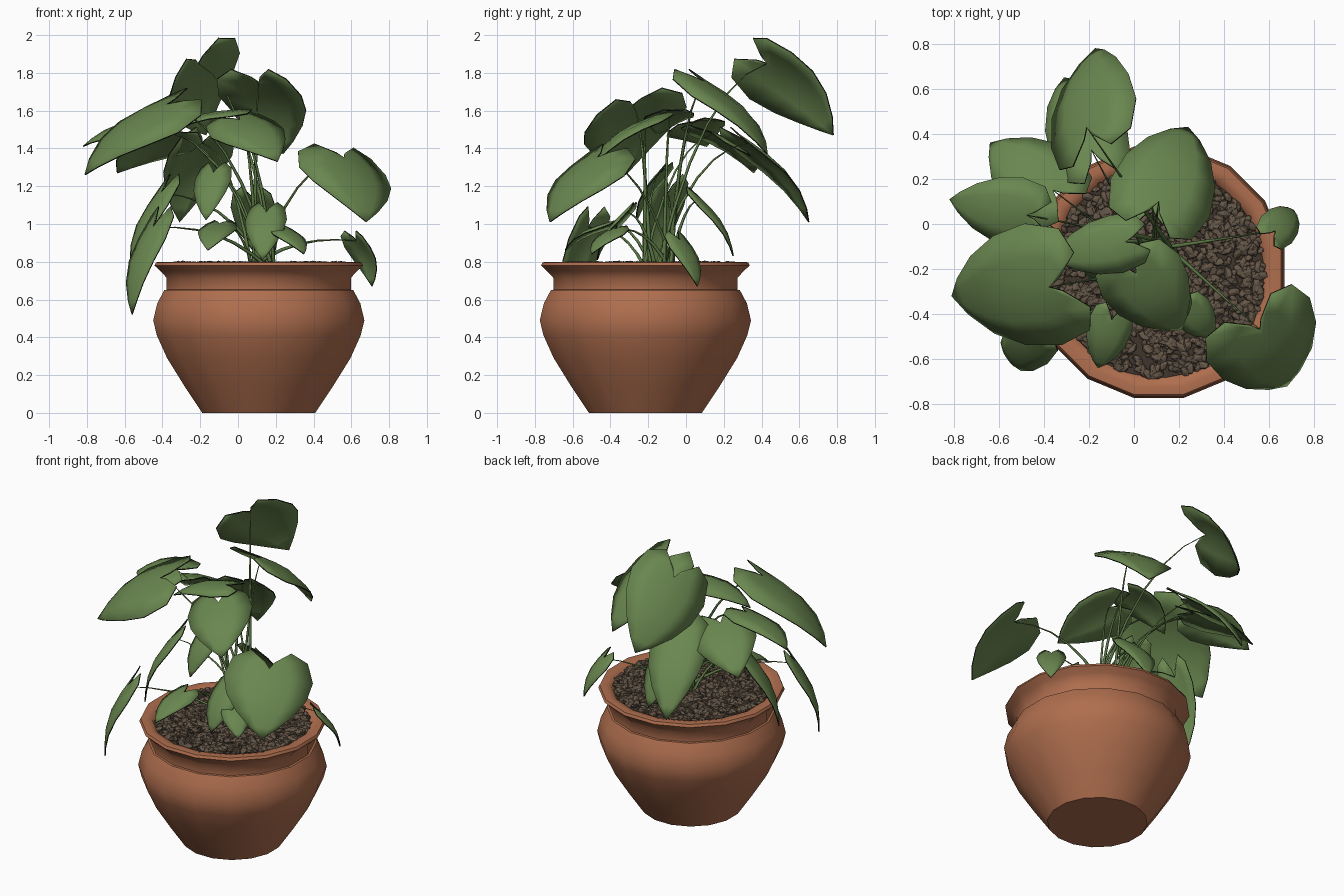
import bpy, bmesh, math, random
from mathutils import Vector, Matrix, Euler

if "Cube" in bpy.data.objects:
    bpy.data.objects.remove(bpy.data.objects["Cube"])

random.seed(4)
UP = Vector((0, 0, 1))
CX, CY = 0.11, -0.215          # pot axis


def material(name, rgb):
    m = bpy.data.materials.new(name)
    m.diffuse_color = (*rgb, 1)
    m.use_nodes = True
    m.node_tree.nodes["Principled BSDF"].inputs["Base Color"].default_value = m.diffuse_color
    return m


TERRACOTTA = material("terracotta", (0.43, 0.157, 0.077))
LEAF = material("leaf green", (0.142, 0.24, 0.079))
EDGE = material("dark leaf edge", (0.012, 0.016, 0.008))
STEM = material("stem green", (0.10, 0.18, 0.055))
SOIL = material("dark soil", (0.05, 0.036, 0.025))
CHIP = material("bark chip", (0.13, 0.094, 0.064))


def finish(name, bm, mats, angle=None):
    me = bpy.data.meshes.new(name)
    bm.to_mesh(me)
    bm.free()
    ob = bpy.data.objects.new(name, me)
    bpy.context.collection.objects.link(ob)
    for m in mats:
        me.materials.append(m)
    if angle:
        bpy.ops.object.select_all(action='DESELECT')
        ob.select_set(True)
        bpy.context.view_layer.objects.active = ob
        bpy.ops.object.shade_smooth_by_angle(angle=math.radians(angle))
    return ob


# Pot: a lathed profile with flared rounded rim and inner wall
def lathe(name, profile, sides, mat):
    bm = bmesh.new()
    rings = []
    for r, z in profile:
        rings.append([bm.verts.new((CX + r * math.cos(a), CY + r * math.sin(a), z))
                      for a in (2 * math.pi * (i + 0.5) / sides for i in range(sides))])
    for lo, hi in zip(rings, rings[1:]):
        for i in range(sides):
            j = (i + 1) % sides
            bm.faces.new((lo[i], lo[j], hi[j], hi[i]))
    bm.faces.new(rings[0][::-1])
    return finish(name, bm, [mat], 50)


lathe("pot", [(0.305, 0), (0.40, 0.14), (0.495, 0.29), (0.55, 0.41), (0.57, 0.49),
              (0.548, 0.58), (0.51, 0.65), (0.497, 0.652), (0.497, 0.715), (0.53, 0.75),
              (0.563, 0.78), (0.555, 0.797), (0.52, 0.80), (0.485, 0.79), (0.465, 0.755)],
      16, TERRACOTTA)

# Soil disc and scattered bark chips
bm = bmesh.new()
bmesh.ops.create_circle(bm, cap_ends=True, segments=16, radius=0.475,
                        matrix=Matrix.Translation((CX, CY, 0.775)))
finish("soil", bm, [SOIL])

bm = bmesh.new()
for i in range(1100):
    r, a = 0.465 * math.sqrt(random.random()), random.uniform(0, 2 * math.pi)
    size = random.uniform(0.7, 1.3)
    rot = Euler((random.uniform(-.5, .5), random.uniform(-.5, .5), random.uniform(0, 6.28)))
    m = (Matrix.Translation((CX + r * math.cos(a), CY + r * math.sin(a), 0.785))
         @ rot.to_matrix().to_4x4()
         @ Matrix.Diagonal((0.030 * size, 0.018 * size, 0.012 * size, 1)))
    bmesh.ops.create_icosphere(bm, subdivisions=1, radius=1, matrix=m)
finish("bark_chips", bm, [CHIP])

# Heart-shaped leaf outline: (midrib t, edge t, edge half-width)
HEART = [(0, -.10, .10), (0, -.27, .45), (.06, -.16, .84), (.2, .12, 1.0),
         (.42, .40, .90), (.65, .65, .64), (.85, .86, .30), (1, 1, 0)]


def leaf(name, base, tip, width, roll=0):
    base, tip = Vector(base), Vector(tip)
    along = tip - base
    length = along.length
    d = along.normalized()
    side = d.cross(UP).normalized()
    side = Matrix.Rotation(math.radians(-roll), 3, d) @ side
    normal = side.cross(d)
    if normal.z < 0:
        normal = -normal

    def place(t, s):
        # arched midrib with the sides folding gently down
        arch = 0.10 * length * math.sin(math.pi * max(t, -0.3))
        return base + along * t + side * s * width / 2 + normal * (arch - 0.12 * width * s * s)

    bm = bmesh.new()
    for sign in (-1, 1):
        rows = []
        for tm, te, w in HEART:
            rows.append([bm.verts.new(place(tm + (te - tm) * k, sign * w * k)) for k in (0, .5, 1)])
        for a, b in zip(rows, rows[1:]):
            for k in range(2):
                bm.faces.new((a[k], a[k + 1], b[k + 1], b[k])[::sign])
    bmesh.ops.remove_doubles(bm, verts=bm.verts, dist=1e-4)
    bmesh.ops.dissolve_degenerate(bm, edges=bm.edges, dist=1e-5)
    bmesh.ops.recalc_face_normals(bm, faces=bm.faces)
    ob = finish(name, bm, [LEAF, EDGE], 45)
    sol = ob.modifiers.new("thin blade", 'SOLIDIFY')
    sol.thickness = 0.007
    sol.offset = 0
    sol.material_offset_rim = 1


# Stem: tapered tube arching from the soil to the leaf base
def stem(name, end, index):
    end = Vector(end)
    a = index * 2.4
    start = Vector((CX + 0.02 + 0.06 * math.cos(a), CY + 0.07 + 0.08 * math.sin(a), 0.77))
    cu = bpy.data.curves.new(name, 'CURVE')
    cu.dimensions = '3D'
    cu.bevel_depth = 0.012
    cu.bevel_resolution = 0
    sp = cu.splines.new('POLY')
    sp.points.add(6)
    rise = start.lerp(end, 0.4)
    rise.z = start.z + (end.z - start.z) * 0.85 + 0.06
    for i, p in enumerate(sp.points):
        t = i / 6
        q = start * (1 - t) ** 2 + rise * 2 * t * (1 - t) + end * t * t
        p.co = (*q, 1)
        p.radius = 1 - 0.85 * t
    ob = bpy.data.objects.new(name, cu)
    bpy.context.collection.objects.link(ob)
    cu.materials.append(STEM)


# Leaves: name, base, tip, width, roll
LEAVES = [
    ("back_top", (-.21, .43, 1.85), (-.17, .78, 1.47), .50, 46),
    ("back_right", (.11, .10, 1.75), (.24, .43, 1.37), .47, 0),
    ("back_left", (-.36, .15, 1.48), (-.64, .36, 1.27), .40, -15),
    ("far_left", (-.48, .04, 1.54), (-.82, .11, 1.41), .32, 15),
    ("back_low", (-.19, .33, 1.43), (-.31, .65, 1.01), .36, 0),
    ("front_left_big", (-.38, -.28, 1.63), (-.81, -.32, 1.26), .58, 18),
    ("front_right_big", (.56, -.47, 1.35), (.68, -.72, 1.01), .54, 8),
    ("front_centre", (.01, -.22, 1.55), (.21, -.47, 1.33), .40, -15),
    ("centre_top", (-.04, -.08, 1.60), (-.37, -.15, 1.47), .26, 0),
    ("right_small", (.63, -.03, .91), (.71, .06, .67), .18, 0),
    ("left_hanging_front", (-.45, -.52, .98), (-.56, -.60, .52), .24, 0),
    ("left_hanging_back", (-.41, -.10, 1.16), (-.56, -.18, .72), .22, 0),
    ("front_low_left", (-.10, -.43, 1.0), (-.16, -.64, .86), .20, 0),
    ("front_low_centre", (.15, -.33, 1.06), (.13, -.47, .81), .22, 0),
    ("back_small", (.08, .08, 1.13), (.10, .25, .83), .24, 0),
    ("centre_small", (-.13, -.14, 1.27), (-.17, -.26, 1.02), .20, 0),
    ("front_low_right", (.25, -.38, .97), (.35, -.50, .84), .18, 0),
]
for i, (name, base, tip, width, roll) in enumerate(LEAVES):
    leaf("leaf_" + name, base, tip, width, roll)
    stem("stem_" + name, base, i)
